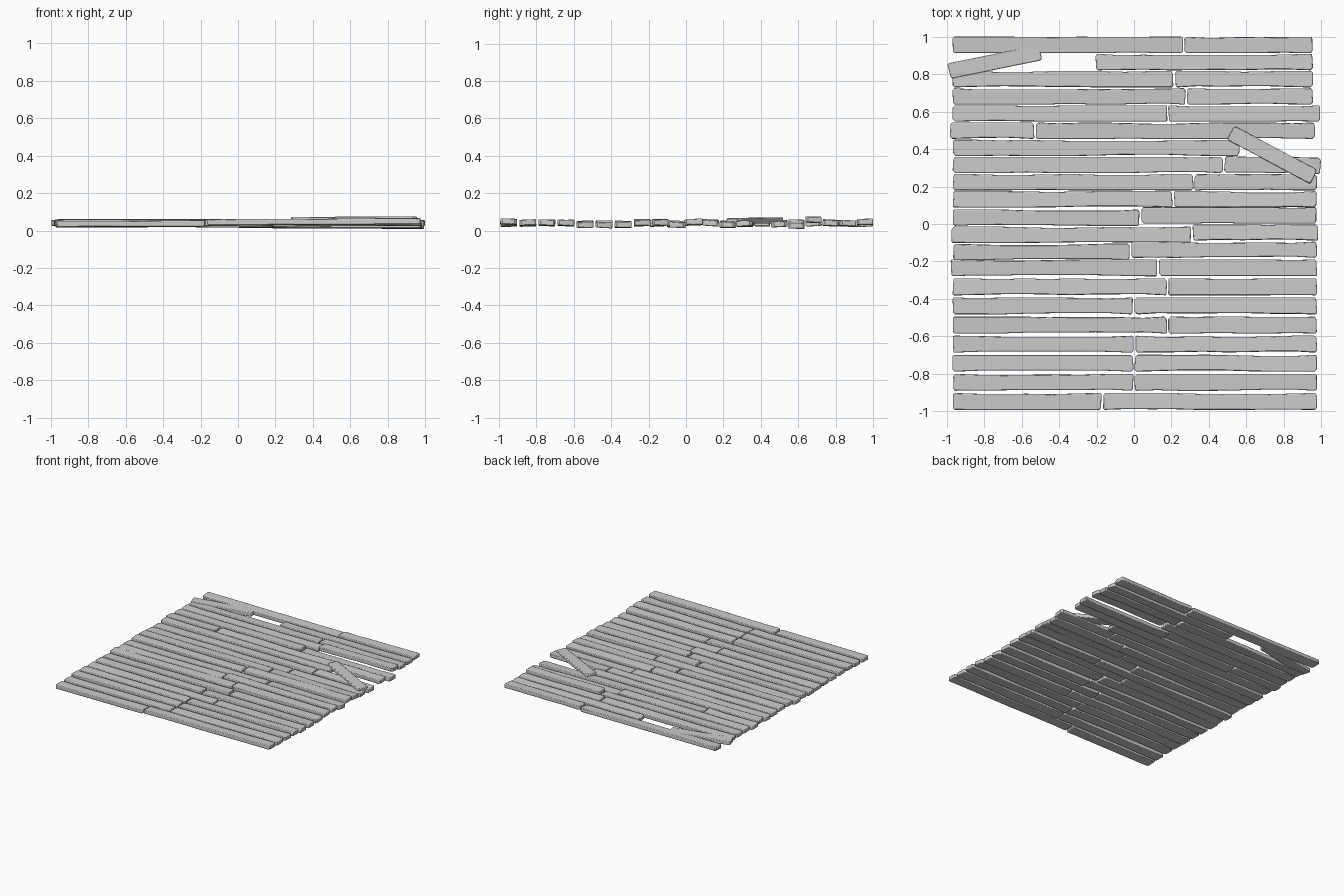
import bpy, bmesh, math, random
from mathutils import Matrix, Vector

random.seed(7)
cube = bpy.data.objects.get("Cube")
if cube:
    bpy.data.objects.remove(cube)

wood = bpy.data.materials.new("grey_wood")
wood.use_nodes = True
grey = (0.6, 0.6, 0.6, 1)
wood.diffuse_color = grey
wood.node_tree.nodes["Principled BSDF"].inputs["Base Color"].default_value = grey
THICK = 0.031


def plank(name, x0, x1, y, z, width=0.088, angle=0, tilt=0, roll=0, worn=0.007):
    """Worn board with clipped corners and wavy long edges, chamfered all round."""
    length, half = x1 - x0, width / 2
    steps = max(3, round(length / 0.13))
    edges = []
    for side in (-1, 1):
        wave = 0
        row = []
        for i in range(steps + 1):
            wave = min(worn, max(0, wave + random.uniform(-worn, worn) * 0.7))
            x = -length / 2 + length * i / steps
            if i in (0, steps):                      # clipped, uneven corners
                inward = 1 if i == 0 else -1
                clip = random.uniform(0.006, 0.016)
                end = Vector((x + inward * random.uniform(0, 0.006), side * (half - clip)))
                near = Vector((x + inward * clip, side * half))
                row += [end, near] if i == 0 else [near, end]
            else:
                row.append(Vector((x, side * (half - wave))))
        edges.append(row)
    outline = edges[0] + edges[1][::-1]

    bm = bmesh.new()
    base = bm.faces.new([bm.verts.new((p.x, p.y, -THICK / 2)) for p in outline])
    top = bmesh.ops.extrude_face_region(bm, geom=[base])["geom"]
    bmesh.ops.translate(bm, vec=(0, 0, THICK),
                        verts=[g for g in top if isinstance(g, bmesh.types.BMVert)])
    bmesh.ops.recalc_face_normals(bm, faces=bm.faces)
    mesh = bpy.data.meshes.new(name)
    bm.to_mesh(mesh)
    bm.free()
    mesh.materials.append(wood)
    obj = bpy.data.objects.new(name, mesh)
    bpy.context.collection.objects.link(obj)
    obj.matrix_world = (Matrix.Translation(((x0 + x1) / 2, y, z))
                        @ Matrix.Rotation(math.radians(angle), 4, "Z")
                        @ Matrix.Rotation(tilt, 4, "Y") @ Matrix.Rotation(roll, 4, "X"))
    bevel = obj.modifiers.new("worn_edges", "BEVEL")
    bevel.width = 0.005
    bevel.segments = 2
    bevel.limit_method = "ANGLE"
    bevel.angle_limit = math.radians(50)
    bpy.ops.object.select_all(action="DESELECT")
    obj.select_set(True)
    bpy.context.view_layer.objects.active = obj
    bpy.ops.object.shade_smooth_by_angle(angle=math.radians(35))


# Where the two boards of each row meet, and the height of the right board
joints = [-.17, 0, 0, 0, .18, 0, .18, .13, -.02, .31, .035,
          .21, .32, .48, .57, -.53, .18, .28, .215, -.21, .265]
heights = [.046, .041, .041, .04, .03, .03, .03, .043, .045, .032, .045,
           .041, .03, .038, .04, .036, .026, .058, .042, .038, .046]
right_ends = {13: 1.0, 16: .995, 15: .97, 9: .985}
left_ends = {9: -.98, 15: -.985, 7: -.98}

for i, (joint, height) in enumerate(zip(joints, heights)):
    y = -.948 + .102 * i if i < 8 else -.235 + .0917 * (i - 7)
    width = .09 if i < 8 else .087
    if i == 20:
        y = .957
    shift = .006 if i in (8, 9, 10) else 0
    right = right_ends.get(i, .98 if i < 15 else .957)
    if i != 19:
        plank(f"left_plank_{i + 1}", left_ends.get(i, -.97), joint - .002, y - shift,
              .039 + random.uniform(-.005, .005), width,
              tilt=random.uniform(-.006, .006), roll=random.uniform(-.05, .05))
    if i != 14:
        plank(f"right_plank_{i + 1}", joint + .002, right, y + shift, height, width,
              angle=-1 if i == 13 else 0,
              tilt=random.uniform(-.006, .006), roll=random.uniform(-.08, .08))

# Loose boards lying askew
plank("loose_plank_left", -.997, -.489, .867, .038, .084, 11.5, .01, worn=.001)
plank("loose_plank_right", .483, .993, .37, .053, .084, -28, .01, worn=.001)
